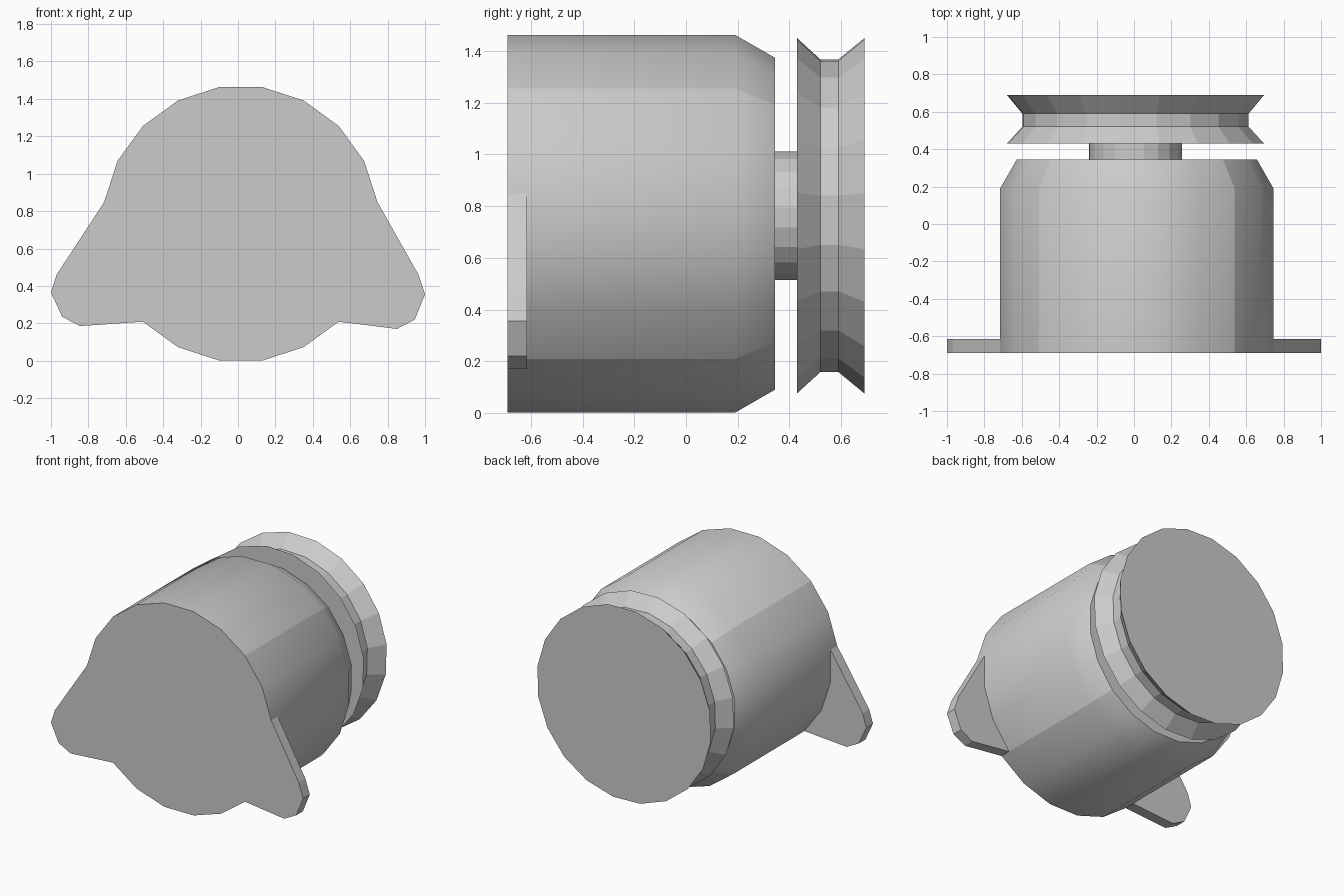
import bpy, bmesh, math

cube = bpy.data.objects.get("Cube")
if cube:
    bpy.data.objects.remove(cube, do_unlink=True)

SIDES = 20
BODY_CENTRE, BODY_R = (0.015, 0.732), 0.74
HUB_CENTRE = (0.008, 0.763)
FRONT, FIN_BACK = -0.69, -0.615

grey = bpy.data.materials.new("plain grey")
grey.use_nodes = True
colour = (0.6, 0.6, 0.6, 1)
grey.diffuse_color = colour
grey.node_tree.nodes["Principled BSDF"].inputs["Base Color"].default_value = colour


def ring_point(centre, radius, degrees):
    a = math.radians(degrees)
    return centre[0] + radius * math.cos(a), centre[1] + radius * math.sin(a)


def loft(name, sections):
    """Join equal outlines, each given as (y, [(x, z), ...]), and cap both ends."""
    bm = bmesh.new()
    rings = [[bm.verts.new((x, y, z)) for x, z in pts] for y, pts in sections]
    n = len(rings[0])
    for a, b in zip(rings, rings[1:]):
        for i in range(n):
            j = (i + 1) % n
            bm.faces.new((a[i], a[j], b[j], b[i]))
    bm.faces.new(rings[0])
    bm.faces.new(rings[-1])
    bmesh.ops.recalc_face_normals(bm, faces=bm.faces)
    mesh = bpy.data.meshes.new(name)
    bm.to_mesh(mesh)
    bm.free()
    mesh.materials.append(grey)
    obj = bpy.data.objects.new(name, mesh)
    bpy.context.collection.objects.link(obj)
    return obj


def turned(name, centre, offset, profile):
    """Polygonal turned part along y from (y, radius) pairs."""
    step = 360 / SIDES
    return loft(name, [(y, [ring_point(centre, r, offset + step * i) for i in range(SIDES)])
                       for y, r in profile])


# Body with a tapered back rim, smooth between four lengthwise creases
body = turned("body", BODY_CENTRE, 9, [(FRONT, BODY_R), (0.19, BODY_R), (0.345, 0.65)])
bpy.ops.object.select_all(action='DESELECT')
body.select_set(True)
bpy.context.view_layer.objects.active = body
bpy.ops.object.shade_smooth_by_angle(angle=math.radians(40))
for edge in body.data.edges:
    a, b = (body.data.vertices[i].co for i in edge.vertices)
    across = abs(a.x - BODY_CENTRE[0]) - abs(a.z - BODY_CENTRE[1])
    if abs(a.y - b.y) > 0.1 and abs(across) < 0.01:
        edge.use_edge_sharp = True

# Neck and grooved wheel
turned("neck", HUB_CENTRE, 7.3, [(0.345, 0.25), (0.43, 0.25)])
turned("grooved_wheel", HUB_CENTRE, 7.3,
       [(0.43, 0.693), (0.52, 0.61), (0.59, 0.61), (0.69, 0.693)])

# Side fins, fitted to the body's facets
fins = {
    "left_fin": ([(0.535, 0.205), (0.85, 0.17), (0.945, 0.22), (1, 0.355), (0.965, 0.46)],
                 (9, -9, -27, -45)),
    "right_fin": ([(-0.51, 0.22), (-0.845, 0.185), (-0.94, 0.235), (-1, 0.365), (-0.97, 0.46)],
                  (171, 189, 207, 225)),
}
for name, (outer, angles) in fins.items():
    inner = [ring_point(BODY_CENTRE, BODY_R, a) for a in angles]
    outline = outer[1:] + inner
    loft(name, [(FRONT, outline), (FIN_BACK, outline)])
